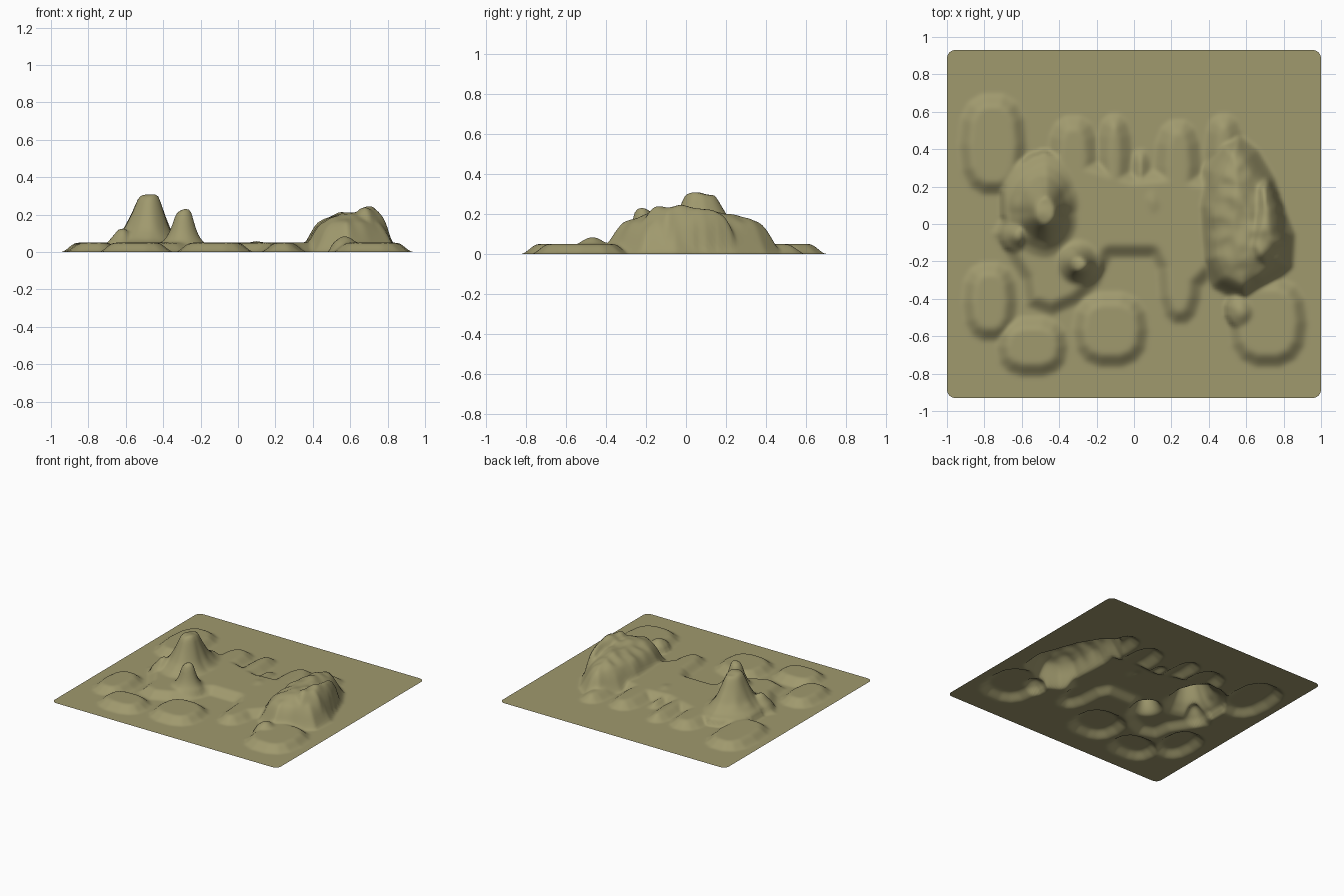
import bpy, math
from mathutils import Vector, noise

if "Cube" in bpy.data.objects:
    bpy.data.objects.remove(bpy.data.objects["Cube"])

NX, NY, HX, HY = 160, 149, 1.0, 0.93


def lerp_profile(t, prof):
    if t <= prof[0][0]:
        return prof[0][1]
    for (a, za), (b, zb) in zip(prof, prof[1:]):
        if t <= b:
            return za + (zb - za) * (t - a) / (b - a)
    return prof[-1][1]


def inside_dist(x, y, poly):
    """Signed distance to a polygon outline, positive inside."""
    best, inside = 9.0, False
    for i, (ax, ay) in enumerate(poly):
        bx, by = poly[i - 1]
        ex, ey, px, py = bx - ax, by - ay, x - ax, y - ay
        t = max(0, min(1, (px * ex + py * ey) / (ex * ex + ey * ey)))
        best = min(best, math.hypot(px - ex * t, py - ey * t))
        if (ay > y) != (by > y) and x < (bx - ax) * (y - ay) / (by - ay) + ax:
            inside = not inside
    return best if inside else -best


def oval(x0, x1, y0, y1, n=14, p=0.8):
    cx, cy, rx, ry = (x0 + x1) / 2, (y0 + y1) / 2, (x1 - x0) / 2, (y1 - y0) / 2
    pts = []
    for i in range(n):
        c, s = math.cos(math.tau * i / n), math.sin(math.tau * i / n)
        pts.append((cx + rx * math.copysign(abs(c) ** p, c), cy + ry * math.copysign(abs(s) ** p, s)))
    return pts


# Low mesas: outline, rising to 0.05 over a short slope
MESA = [(0, 0), (0.02, 0.012), (0.055, 0.042), (0.075, 0.05)]
SMALL = [(0, 0), (0.06, 0.044), (0.08, 0.05)]
features = [(oval(*b), MESA) for b in [
    (-0.94, -0.57, 0.15, 0.70), (-0.92, -0.62, -0.63, -0.20), (-0.74, -0.35, -0.82, -0.49),
    (-0.33, 0.08, -0.77, -0.36), (0.50, 0.93, -0.77, -0.28), (0.12, 0.37, -0.54, 0.05)]]
features += [(oval(*b), SMALL) for b in [
    (-0.46, -0.19, 0.12, 0.58), (-0.20, -0.01, 0.12, 0.59), (0.11, 0.36, 0.05, 0.56),
    (0.38, 0.58, 0.2, 0.59), (-0.02, 0.09, 0.15, 0.40)]]
# Central plateau joining the two mountains
features.append(([(-0.76, -0.05), (-0.66, 0.12), (-0.50, 0.34), (-0.25, 0.36), (0.0, 0.28),
                  (0.2, 0.3), (0.45, 0.25), (0.45, -0.25), (0.3, -0.4), (0.16, -0.32), (0.09, -0.18),
                  (-0.12, -0.18), (-0.18, -0.32), (-0.30, -0.43), (-0.44, -0.49), (-0.58, -0.44),
                  (-0.6, -0.3)], MESA))
# Right mountain: steep sided block with a higher ridge
features.append(([(0.33, 0.1), (0.37, 0.3), (0.46, 0.45), (0.56, 0.48), (0.66, 0.40), (0.75, 0.25),
                  (0.82, 0.05), (0.86, -0.05), (0.85, -0.23), (0.72, -0.34), (0.59, -0.43), (0.42, -0.34),
                  (0.35, -0.2)],
                 [(0, 0), (0.03, 0.05), (0.06, 0.11), (0.09, 0.15), (0.13, 0.175), (0.2, 0.205)]))
features.append(([(0.58, -0.12), (0.62, -0.22), (0.72, -0.24), (0.81, -0.1), (0.78, 0.1), (0.72, 0.24),
                  (0.65, 0.22), (0.62, 0.05)],
                 [(0, 0.11), (0.03, 0.18), (0.06, 0.225), (0.08, 0.238)]))
boxes = [(min(p[0] for p in f), max(p[0] for p in f), min(p[1] for p in f), max(p[1] for p in f))
         for f, _ in features]

# Peaks: centre, base radius in eight directions from +x anticlockwise, height profile
peaks = [
    (-0.47, 0.06, [0.17, 0.22, 0.33, 0.28, 0.23, 0.24, 0.25, 0.20],
     [(0, 0.305), (0.26, 0.30), (0.42, 0.21), (0.6, 0.12), (0.8, 0.07), (1, 0.045)]),
    (-0.29, -0.22, [0.12, 0.12, 0.14, 0.14, 0.13, 0.12, 0.11, 0.11],
     [(0, 0.228), (0.34, 0.215), (0.5, 0.13), (0.75, 0.07), (1, 0.045)]),
    (-0.61, -0.06, [0.05, 0.08, 0.1, 0.1, 0.1, 0.1, 0.09, 0.06],
     [(0, 0.13), (0.3, 0.12), (0.7, 0.07), (1, 0.045)]),
    (0.57, -0.47, [0.08, 0.08, 0.1, 0.09, 0.07, 0.08, 0.09, 0.08],
     [(0, 0.085), (0.3, 0.08), (1, 0.04)]),
    (0.10, 0.12, [0.06, 0.06, 0.1, 0.08, 0.06, 0.06, 0.1, 0.08], [(0, 0.06), (1, 0.045)]),
]


def height(x, y):
    z = 0.0
    for (poly, prof), (x0, x1, y0, y1) in zip(features, boxes):
        if x0 < x < x1 and y0 < y < y1:
            d = inside_dist(x, y, poly)
            if d > 0:
                z = max(z, lerp_profile(d, prof))
    for cx, cy, radii, prof in peaks:
        a = (math.atan2(y - cy, x - cx) % math.tau) / math.tau * 8
        i, f = int(a) % 8, a % 1
        r = radii[i] * (1 - f) + radii[(i + 1) % 8] * f
        t = math.hypot(x - cx, y - cy) / r
        if t < 1:
            z = max(z, lerp_profile(t, prof))
    # Rocky roughness on the high ground only
    rough = max(0, min(1, (z - 0.06) / 0.08))
    return z + rough * 0.014 * noise.noise(Vector((x * 14, y * 14, 0.3)))


# Sample the heights and soften them
xs = [-HX + 2 * HX * i / NX for i in range(NX + 1)]
ys = [-HY + 2 * HY * j / NY for j in range(NY + 1)]
Z = [[height(x, y) for x in xs] for y in ys]
for _ in range(2):
    Z = [[Z[j][i] if i in (0, NX) or j in (0, NY) else
          0.5 * Z[j][i] + 0.125 * (Z[j - 1][i] + Z[j + 1][i] + Z[j][i - 1] + Z[j][i + 1])
          for i in range(NX + 1)] for j in range(NY + 1)]


def rounded(x, y, r=0.045):
    """Pull the sheet's corners in onto an arc."""
    dx, dy = abs(x) - (HX - r), abs(y) - (HY - r)
    if dx > 0 and dy > 0 and math.hypot(dx, dy) > r:
        k = r / math.hypot(dx, dy)
        return math.copysign(HX - r + dx * k, x), math.copysign(HY - r + dy * k, y)
    return x, y


verts = [(*rounded(x, y), Z[j][i]) for j, y in enumerate(ys) for i, x in enumerate(xs)]
W = NX + 1
faces = [(j * W + i, j * W + i + 1, (j + 1) * W + i + 1, (j + 1) * W + i)
         for j in range(NY) for i in range(NX)]

# Terrain sheet
mesh = bpy.data.meshes.new("terrain")
mesh.from_pydata(verts, [], faces)
mesh.update()
terrain = bpy.data.objects.new("terrain", mesh)
bpy.context.collection.objects.link(terrain)
mat = bpy.data.materials.new("olive_earth")
mat.diffuse_color = (0.35, 0.32, 0.155, 1)
mat.use_nodes = True
mat.node_tree.nodes["Principled BSDF"].inputs["Base Color"].default_value = mat.diffuse_color
mesh.materials.append(mat)
mesh.polygons.foreach_set("use_smooth", [True] * len(mesh.polygons))
